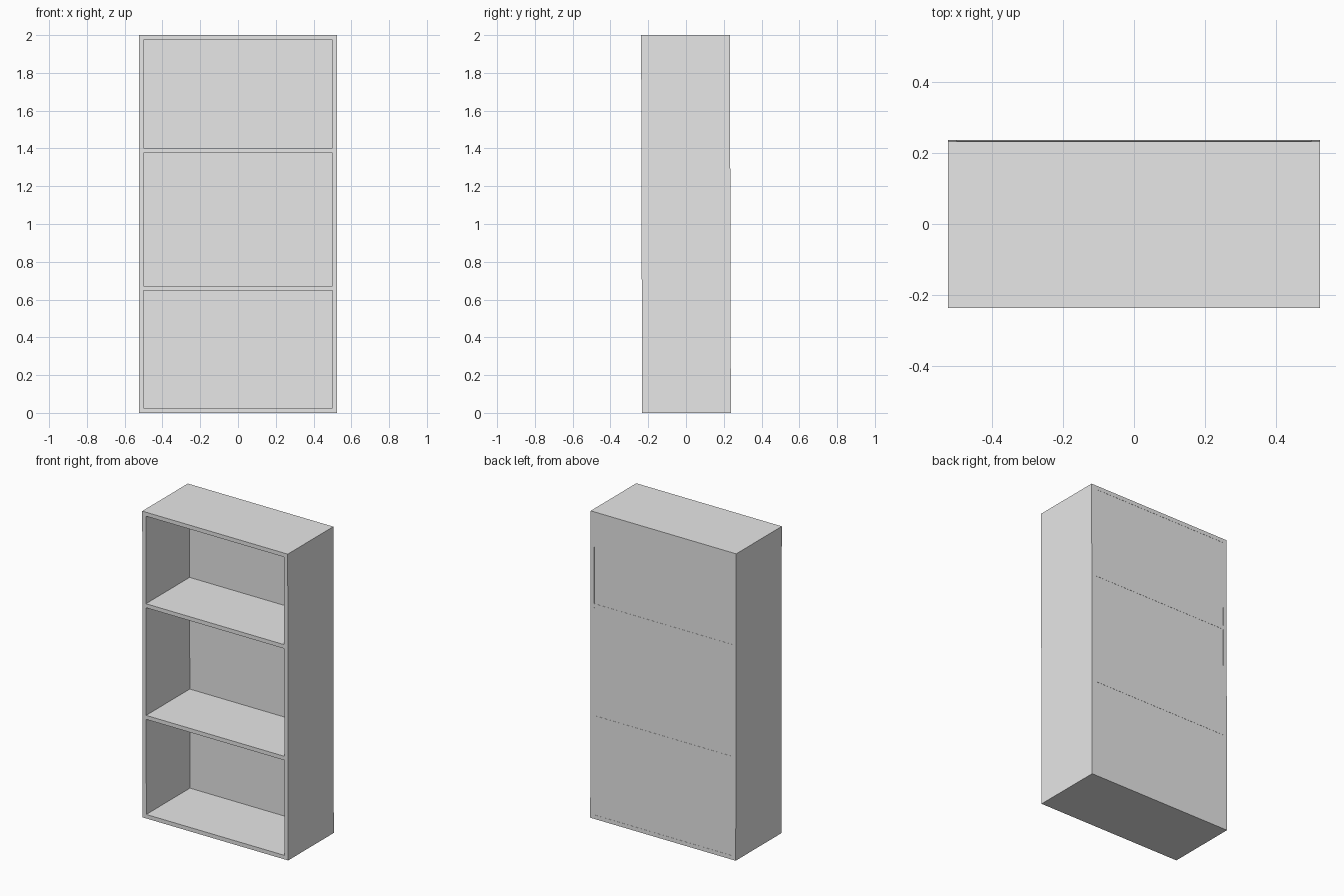
import bpy

old = bpy.data.objects.get("Cube")
if old:
    bpy.data.objects.remove(old, do_unlink=True)

# Overall sizes
HALF_W, HEIGHT, HALF_D = 0.525, 2.0, 0.235
BOARD = 0.026
INNER = HALF_W - BOARD
LEAN = 0.0025

grey = bpy.data.materials.new("light_grey")
grey.use_nodes = True
colour = (0.8, 0.8, 0.8, 1)
grey.diffuse_color = colour
grey.node_tree.nodes["Principled BSDF"].inputs["Base Color"].default_value = colour


def board(name, x, y, z):
    """Box spanning the given ranges, with the slight lean of the case."""
    bpy.ops.mesh.primitive_cube_add(size=1)
    ob = bpy.context.object
    ob.name = name
    for v in ob.data.vertices:
        px, py, pz = (r[0] if c < 0 else r[1] for c, r in zip(v.co, (x, y, z)))
        v.co = (px, py + LEAN * (1 - pz), pz)
    ob.data.materials.append(grey)
    return ob


across = (-INNER, INNER)
depth = (-HALF_D, HALF_D)

# Side panels
board("left_side", (INNER, HALF_W), depth, (0, HEIGHT))
board("right_side", (-HALF_W, -INNER), depth, (0, HEIGHT))

# Horizontal boards between the sides
levels = {"bottom_board": 0, "lower_shelf": 0.647,
          "upper_shelf": 1.376, "top_board": HEIGHT - BOARD}
for name, z in levels.items():
    board(name, across, depth, (z, z + BOARD))

# Thin back panels, one behind each bay, set just inside the frame
heights = list(levels.values())
for name, low, high in zip(("lower", "middle", "upper"), heights, heights[1:]):
    board(name + "_back_panel", across, (HALF_D - 0.02, HALF_D - 0.001),
          (low + BOARD, high))
